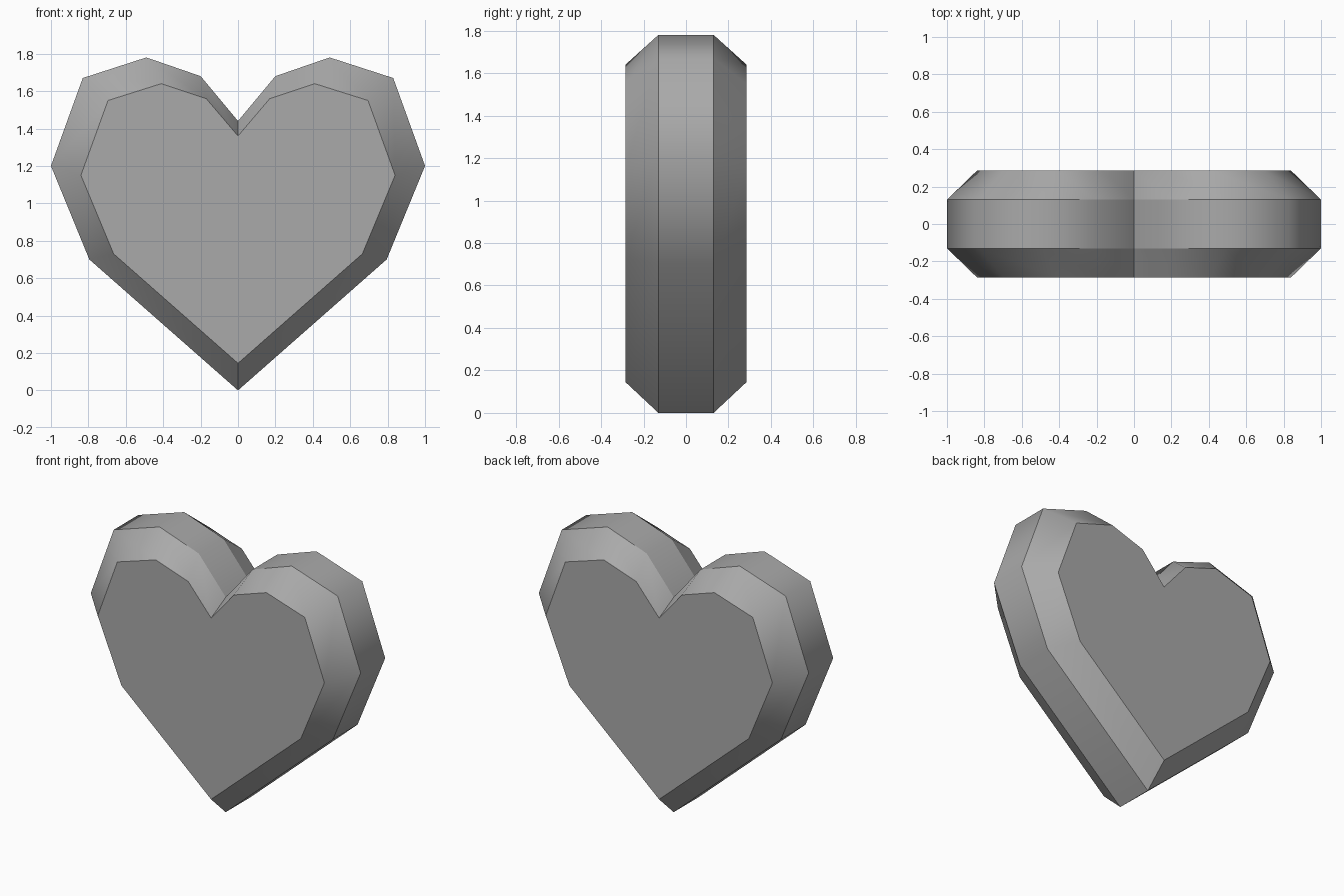
import bpy
import bmesh

if "Cube" in bpy.data.objects:
    bpy.data.objects.remove(bpy.data.objects["Cube"], do_unlink=True)

# Single grey material
grey = bpy.data.materials.new("mid grey")
grey.use_nodes = True
colour = (0.4, 0.4, 0.4, 1)
grey.diffuse_color = colour
grey.node_tree.nodes["Principled BSDF"].inputs["Base Color"].default_value = colour

# Half outlines from bottom tip to top notch: full width and bevelled face
rim = [(0, 0), (0.795, 0.70), (1, 1.2), (0.83, 1.67), (0.49, 1.78), (0.2, 1.68), (0, 1.44)]
face = [(0, 0.145), (0.665, 0.73), (0.84, 1.15), (0.695, 1.55), (0.41, 1.64), (0.17, 1.56), (0, 1.36)]
RIM_Y, FACE_Y = 0.13, 0.285


def mirrored(half):
    """Close a half outline by mirroring it across x = 0."""
    return half + [(-x, z) for x, z in half[-2:0:-1]]


bm = bmesh.new()
loops = []
for half, y in ((face, -FACE_Y), (rim, -RIM_Y), (rim, RIM_Y), (face, FACE_Y)):
    loops.append([bm.verts.new((x, y, z)) for x, z in mirrored(half)])

# Flat front and back
caps = [bm.faces.new(loops[0]), bm.faces.new(loops[-1])]

# Front bevel, side band and back bevel, smooth along the outline
for a, b in zip(loops, loops[1:]):
    for i in range(len(a)):
        j = (i + 1) % len(a)
        bm.faces.new((a[i], a[j], b[j], b[i])).smooth = True

# Crisp edges between the bands and along the tip and notch
for edge in bm.edges:
    p, q = (v.co for v in edge.verts)
    along_outline = abs(p.y - q.y) < 0.001
    on_centre = abs(p.x) < 0.001 and abs(q.x) < 0.001
    edge.smooth = not (along_outline or on_centre)

bmesh.ops.recalc_face_normals(bm, faces=bm.faces[:])
mesh = bpy.data.meshes.new("heart")
bm.to_mesh(mesh)
bm.free()
mesh.materials.append(grey)
heart = bpy.data.objects.new("heart", mesh)
bpy.context.collection.objects.link(heart)
